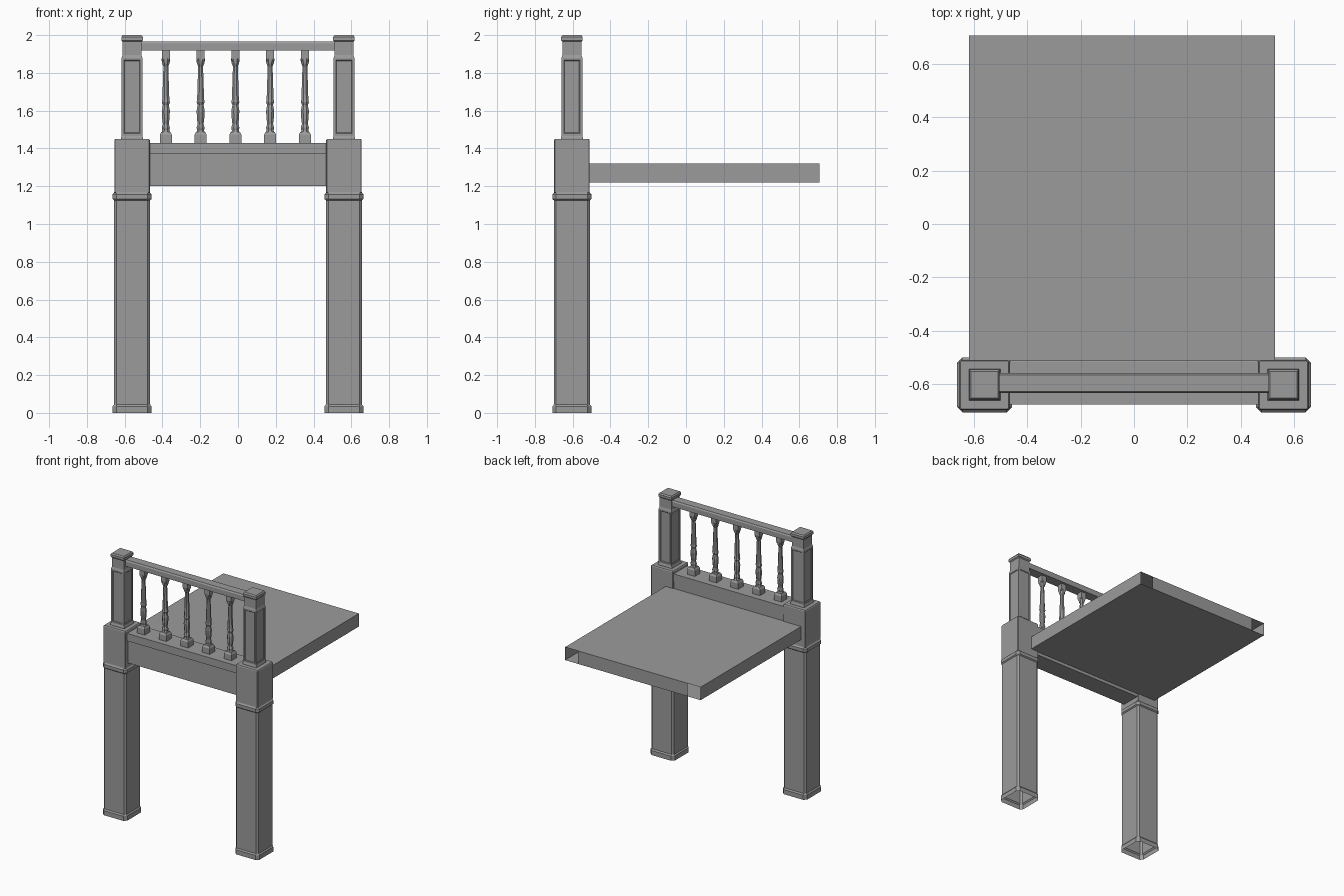
import bpy, bmesh, math

if "Cube" in bpy.data.objects:
    bpy.data.objects.remove(bpy.data.objects["Cube"])

PX, PY = 0.561, -0.604   # post centre
GREY = bpy.data.materials.new("grey")
GREY.diffuse_color = (.33, .33, .33, 1)
GREY.use_nodes = True
GREY.node_tree.nodes["Principled BSDF"].inputs["Base Color"].default_value = GREY.diffuse_color


def finish(name, bm, recalc=True):
    if recalc:
        bmesh.ops.recalc_face_normals(bm, faces=bm.faces)
    me = bpy.data.meshes.new(name)
    bm.to_mesh(me)
    bm.free()
    me.materials.append(GREY)
    ob = bpy.data.objects.new(name, me)
    bpy.context.collection.objects.link(ob)
    return ob


def box(name, x0, x1, y0, y1, z0, z1):
    bm = bmesh.new()
    bmesh.ops.create_cube(bm, size=1)
    for v in bm.verts:
        v.co = (x1 if v.co.x > 0 else x0, y1 if v.co.y > 0 else y0, z1 if v.co.z > 0 else z0)
    return finish(name, bm)


def square(h, c):
    if c == 0:
        return [(h, -h), (h, h), (-h, h), (-h, -h)]
    return [(h, c - h), (h, h - c), (h - c, h), (c - h, h),
            (-h, h - c), (-h, c - h), (c - h, -h), (h - c, -h)]


def octagon(r):
    return [(r * math.cos(math.pi * (i + .5) / 4), r * math.sin(math.pi * (i + .5) / 4)) for i in range(8)]


def loft(bm, rings, x, y, cap_bottom=False):
    """rings: list of (z, outline points); returns the bands of side faces"""
    loops = [[bm.verts.new((x + a, y + b, z)) for a, b in pts] for z, pts in rings]
    bands = []
    for lo, hi in zip(loops, loops[1:]):
        n = len(lo)
        bands.append([bm.faces.new((lo[i], lo[(i + 1) % n], hi[(i + 1) % n], hi[i])) for i in range(n)])
    bm.faces.new(loops[-1])
    if cap_bottom:
        bm.faces.new(loops[0][::-1])
    return bands


# lower leg (open underneath): foot, shaft, collar, block
LEG = [(0, .103, .02), (.035, .103, .02), (.045, .095, .012), (1.125, .095, .012),
       (1.132, .103, .02), (1.157, .103, .02), (1.165, .095, .012), (1.17, .094, .004),
       (1.444, .094, .004), (1.45, .09, .004)]
# upper post: flared foot, panelled shaft, neck, cap
POST = [(1.445, .059), (1.455, .059), (1.467, .055), (1.88, .055), (1.895, .05),
        (1.965, .05), (1.972, .057), (1.99, .057), (2.0, .05)]

for side, sx in (("left", -1), ("right", 1)):
    bm = bmesh.new()
    loft(bm, [(z, square(h, c)) for z, h, c in LEG], sx * PX, PY)
    finish(side + "_leg", bm)

    bm = bmesh.new()
    bands = loft(bm, [(z, square(h, 0)) for z, h in POST], sx * PX, PY)
    bmesh.ops.recalc_face_normals(bm, faces=bm.faces)
    bmesh.ops.inset_individual(bm, faces=bands[2], thickness=.017)
    bmesh.ops.inset_individual(bm, faces=bands[2], thickness=.006, depth=-.004)
    finish(side + "_upper_post", bm)

# apron, ledge and top rail between the posts
box("apron", -.475, .475, -.668, -.52, 1.2, 1.375)
box("ledge", -.475, .475, -.677, -.517, 1.372, 1.43)
bm = bmesh.new()
prof = [(-.635, 1.918), (-.56, 1.918), (-.56, 1.955), (-.566, 1.965), (-.629, 1.965), (-.635, 1.955)]
ends = [[bm.verts.new((x, y, z)) for y, z in prof] for x in (-.52, .52)]
for i in range(6):
    j = (i + 1) % 6
    bm.faces.new((ends[0][i], ends[0][j], ends[1][j], ends[1][i]))
for e in ends:
    bm.faces.new(e)
finish("top_rail", bm)

# turned balusters with square blocks
TURN = [(1.48, .027), (1.495, .02), (1.51, .023), (1.53, .017), (1.56, .021), (1.60, .023),
        (1.63, .017), (1.645, .023), (1.66, .02), (1.835, .014), (1.85, .021), (1.865, .024), (1.875, .024)]
for k in range(5):
    x = -.014 + (k - 2) * .184
    bm = bmesh.new()
    loft(bm, [(1.43, square(.032, 0)), (1.473, square(.032, 0)), (1.487, square(.024, 0))], x, PY + .005, True)
    loft(bm, [(z, octagon(r)) for z, r in TURN], x, PY + .005, True)
    loft(bm, [(1.86, square(.017, 0)), (1.876, square(.021, 0)), (1.92, square(.021, 0))], x, PY + .005, True)
    finish("baluster_%d" % (k + 1), bm)

# platform: hollow slab, rear edge stops short of the corners
X0, X1, Y0, Y1, Z0, Z1 = -.62, .53, -.515, .708, 1.22, 1.32


def sheet(name, *pts):
    bm = bmesh.new()
    bm.faces.new([bm.verts.new(p) for p in pts])
    return finish(name, bm, False)


sheet("platform_top", (X0, Y0, Z1), (X1, Y0, Z1), (X1, Y1, Z1), (X0, Y1, Z1))
sheet("platform_underside", (X0, Y0, Z0), (X0, Y1, Z0), (X1, Y1, Z0), (X1, Y0, Z0))
sheet("platform_left_edge", (X0, Y0, Z0), (X0, Y0, Z1), (X0, Y1, Z1), (X0, Y1, Z0))
sheet("platform_right_edge", (X1, Y0, Z0), (X1, Y1, Z0), (X1, Y1, Z1), (X1, Y0, Z1))
sheet("platform_rear_edge", (X0 + .11, Y1, Z0), (X0 + .11, Y1, Z1), (X1 - .11, Y1, Z1), (X1 - .11, Y1, Z0))
